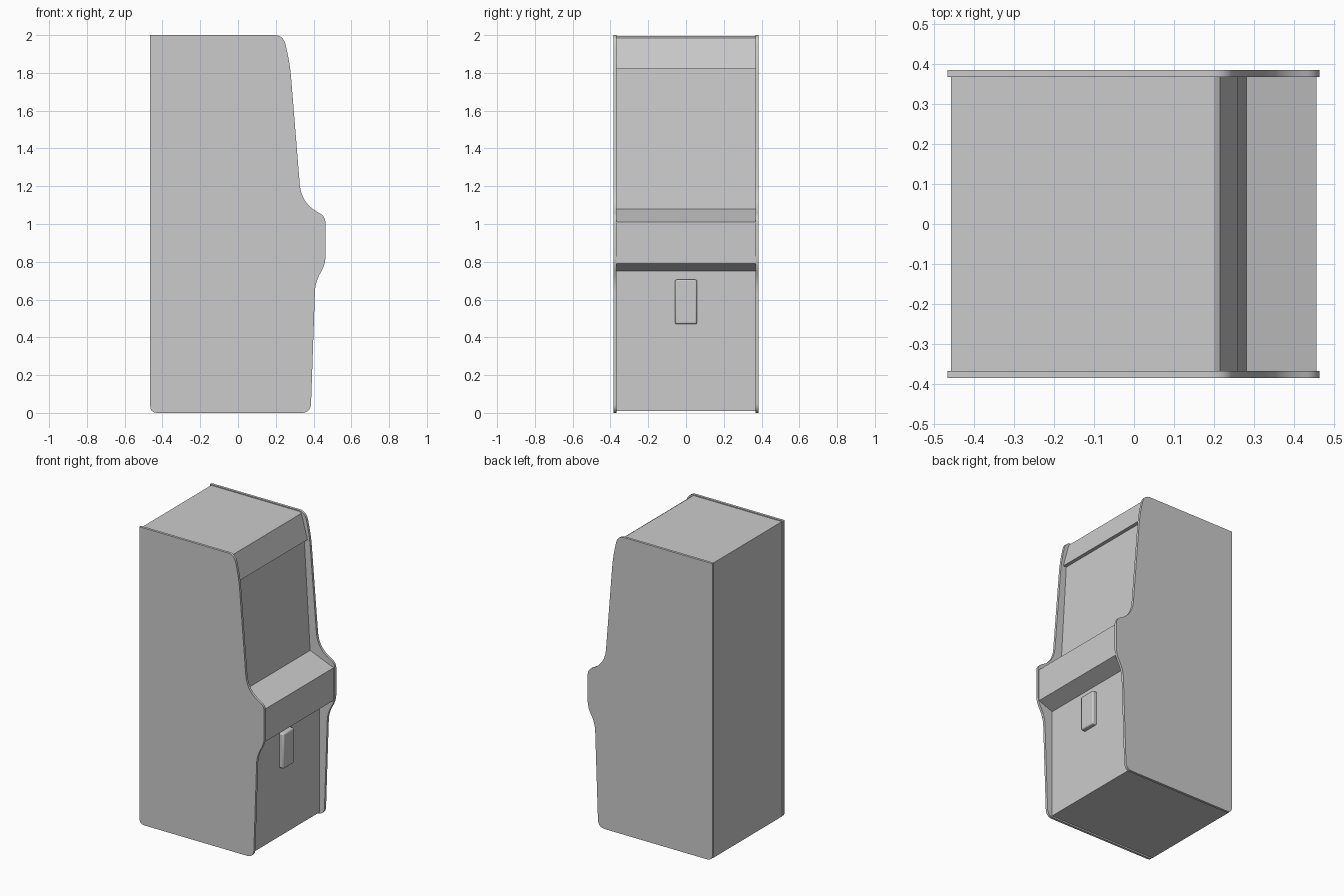
import bpy, bmesh, math
from mathutils import Vector

old = bpy.data.objects.get("Cube")
if old:
    bpy.data.objects.remove(old, do_unlink=True)

# One plain grey for the whole cabinet
grey = bpy.data.materials.new("plain grey")
grey.use_nodes = True
colour = (0.6, 0.6, 0.6, 1)
grey.diffuse_color = colour
grey.node_tree.nodes["Principled BSDF"].inputs["Base Color"].default_value = colour


def rounded(corners, steps=8):
    """Outline from (x, z, cut) corners, each cut replaced by a curve."""
    outline = []
    for i, (x, z, cut) in enumerate(corners):
        p = Vector((x, z))
        if not cut:
            outline.append(p)
            continue
        before = Vector(corners[i - 1][:2])
        after = Vector(corners[(i + 1) % len(corners)][:2])
        a = p + (before - p).normalized() * cut
        b = p + (after - p).normalized() * cut
        for s in range(steps + 1):
            t = s / steps
            outline.append(a * (1 - t) ** 2 + p * 2 * t * (1 - t) + b * t ** 2)
    return outline


def slab(name, outline, y0, y1):
    """Extrude an x-z outline from y0 to y1."""
    bm = bmesh.new()
    face = bm.faces.new([bm.verts.new((x, y0, z)) for x, z in outline])
    grown = bmesh.ops.extrude_face_region(bm, geom=[face])["geom"]
    verts = [v for v in grown if isinstance(v, bmesh.types.BMVert)]
    bmesh.ops.translate(bm, verts=verts, vec=(0, y1 - y0, 0))
    bmesh.ops.recalc_face_normals(bm, faces=bm.faces)
    mesh = bpy.data.meshes.new(name)
    bm.to_mesh(mesh)
    bm.free()
    mesh.materials.append(grey)
    obj = bpy.data.objects.new(name, mesh)
    bpy.context.collection.objects.link(obj)
    return obj


def smooth(obj):
    bpy.ops.object.select_all(action='DESELECT')
    obj.select_set(True)
    bpy.context.view_layer.objects.active = obj
    bpy.ops.object.shade_smooth_by_angle(angle=math.radians(30))


# Curved side panels
panel = rounded([
    (-.465, 2, 0), (.24, 2, .05), (.275, 1.85, .08), (.335, 1.11, .1),
    (.463, 1.04, .035), (.463, .79, .04), (.409, .69, .05),
    (.385, 0, .05), (-.465, 0, .04),
])
inner, outer = .367, .384
for side, sign in (("left", 1), ("right", -1)):
    smooth(slab(side + "_side_panel", panel, sign * inner, sign * outer))

# Body: top, header, recessed screen, control deck and lower front
body = [
    (-.457, 1.994), (.2, 1.994), (.215, 1.985), (.26, 1.82), (.236, 1.82),
    (.28, 1.08), (.455, 1.01), (.455, .79), (.35, .75), (.35, .01), (-.457, .01),
]
slab("cabinet_body", body, -inner, inner)

# Coin door on the lower front
door = slab("coin_door", [(.33, .47), (.38, .47), (.38, .705), (.33, .705)], -.058, .058)
bevel = door.modifiers.new("soft edges", 'BEVEL')
bevel.width = .008
bevel.segments = 2
smooth(door)
